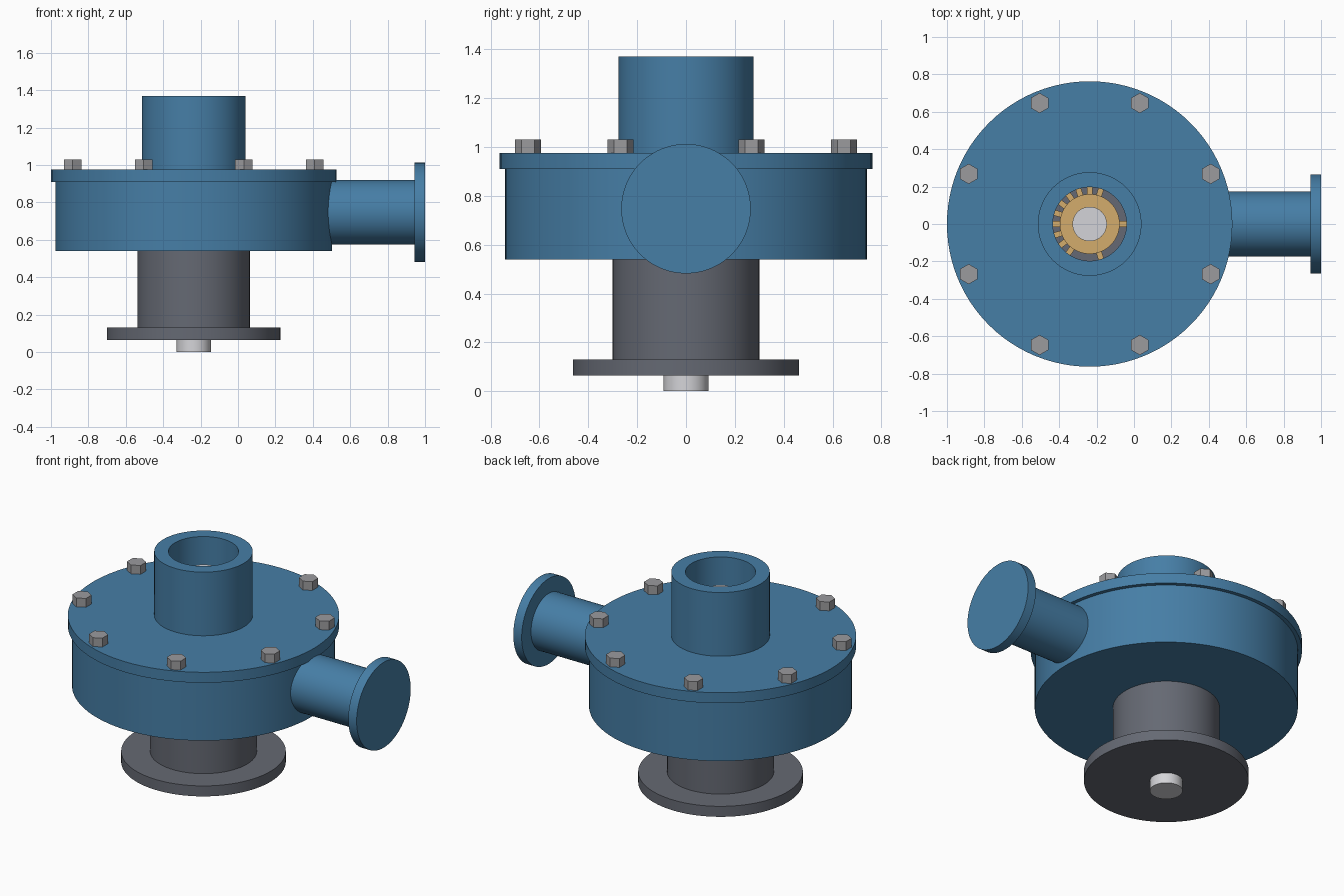
import bpy, bmesh, math
from mathutils import Matrix

if "Cube" in bpy.data.objects:
    bpy.data.objects.remove(bpy.data.objects["Cube"])

CX = -0.237   # pump axis
OUT_Z = 0.747  # outlet axis height


def material(name, rgb):
    m = bpy.data.materials.new(name)
    lin = [((c / 255 + 0.055) / 1.055) ** 2.4 for c in rgb]
    m.diffuse_color = (*lin, 1)
    m.use_nodes = True
    m.node_tree.nodes["Principled BSDF"].inputs["Base Color"].default_value = m.diffuse_color
    return m


BLUE = material("blue paint", (70, 126, 166))
IRON = material("dark iron", (101, 105, 115))
BOLT = material("bolt grey", (155, 155, 158))
STEEL = material("bright steel", (212, 212, 216))
BRASS = material("brass", (212, 172, 108))


def finish(name, bm, mat):
    bmesh.ops.recalc_face_normals(bm, faces=bm.faces)
    me = bpy.data.meshes.new(name)
    bm.to_mesh(me)
    bm.free()
    ob = bpy.data.objects.new(name, me)
    bpy.context.collection.objects.link(ob)
    me.materials.append(mat)
    bpy.context.view_layer.objects.active = ob
    ob.select_set(True)
    bpy.ops.object.shade_smooth_by_angle(angle=math.radians(30))
    ob.select_set(False)
    return ob


def lathe(name, profile, mat, matrix=None, segs=96):
    """Spin a closed (radius, height) outline around the local z axis."""
    bm = bmesh.new()
    rings = []
    for r, z in profile:
        n = segs if r > 0 else 1
        rings.append([bm.verts.new((r * math.cos(2 * math.pi * i / segs),
                                    r * math.sin(2 * math.pi * i / segs), z))
                      for i in range(n)])
    for a, b in zip(rings, rings[1:] + rings[:1]):
        if len(a) == len(b) == 1:
            continue
        for i in range(segs):
            q = [a[i % len(a)], a[(i + 1) % len(a)], b[(i + 1) % len(b)], b[i % len(b)]]
            bm.faces.new(list(dict.fromkeys(q)))
    bm.transform(matrix or Matrix.Translation((CX, 0, 0)))
    return finish(name, bm, mat)


def disc(name, r, z0, z1, mat, matrix=None, segs=96):
    return lathe(name, [(0, z0), (r, z0), (r, z1), (0, z1)], mat, matrix, segs)


def tube(name, r, bore, z0, z1, mat):
    return lathe(name, [(bore, z0), (r, z0), (r, z1), (bore, z1)], mat)


# Casing, lid and inlet on the vertical axis
lathe("casing", [(0, 0.54), (0.74, 0.54), (0.74, 0.91), (0.66, 0.91),
                 (0.66, 0.6), (0, 0.6)], BLUE)
tube("lid", 0.763, 0.197, 0.91, 0.975, BLUE)
tube("inlet_pipe", 0.277, 0.197, 0.975, 1.37, BLUE)

# Outlet pipe and closed flange along +x
side = Matrix.Translation((0, 0, OUT_Z)) @ Matrix.Rotation(math.pi / 2, 4, 'Y')
disc("outlet_pipe", 0.173, 0.45, 0.943, BLUE, side)
disc("outlet_flange", 0.265, 0.943, 1.0, BLUE, side)

# Bearing housing, base flange and shaft
disc("bearing_housing", 0.3, 0.13, 0.54, IRON)
disc("base_flange", 0.463, 0.065, 0.13, IRON)
disc("shaft", 0.092, 0.0, 1.245, STEEL)

# Impeller seen through the inlet
disc("impeller_plate", 0.3, 0.6, 0.66, IRON)
tube("impeller_hub", 0.16, 0.092, 0.66, 0.85, BRASS)
bm = bmesh.new()
for k in [0, *range(4, 14), 16]:
    m = (Matrix.Translation((CX, 0, 0.73)) @ Matrix.Rotation(math.radians(18 * k), 4, 'Z')
         @ Matrix.Translation((0.21, 0, 0)) @ Matrix.Diagonal((0.12, 0.03, 0.16, 1)))
    bmesh.ops.create_cube(bm, size=1, matrix=m)
finish("impeller_blades", bm, BRASS)

# Hexagonal lid bolts
for i in range(8):
    a = math.radians(22.5 + 45 * i)
    place = (Matrix.Translation((CX + 0.7 * math.cos(a), 0.7 * math.sin(a), 0))
             @ Matrix.Rotation(math.pi / 6, 4, 'Z'))
    disc(f"lid_bolt_{i + 1}", 0.054, 0.975, 1.03, BOLT, place, 6)
